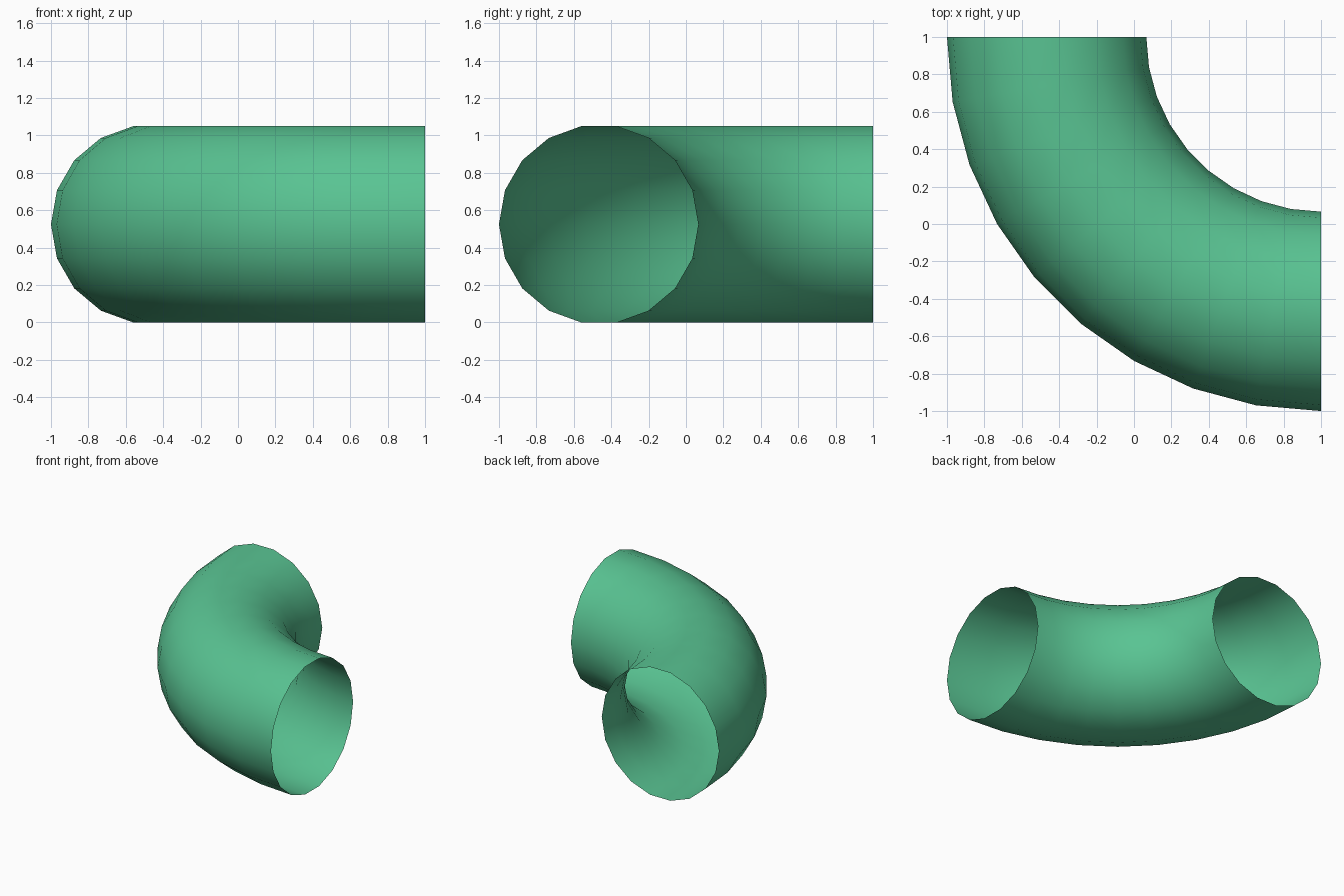
import bpy, bmesh
from math import cos, sin, pi
from mathutils import Vector

if "Cube" in bpy.data.objects:
    bpy.data.objects.remove(bpy.data.objects["Cube"])

SIDES, STEPS = 18, 9
TUBE_R = 0.533
BEND_R = 2.0 - TUBE_R
MID_Z = TUBE_R * cos(pi / SIDES)

bm = bmesh.new()

# Round cross-section at the open end facing +y
ring = [bm.verts.new((1 - BEND_R + TUBE_R * cos(2 * pi * i / SIDES), 1,
                      MID_Z + TUBE_R * sin(2 * pi * i / SIDES))) for i in range(SIDES)]
edges = [bm.edges.new((ring[i], ring[(i + 1) % SIDES])) for i in range(SIDES)]

# Sweep it a quarter turn around the bend centre
bmesh.ops.spin(bm, geom=ring + edges, cent=(1, 1, 0), axis=(0, 0, 1),
               angle=pi / 2, steps=STEPS, use_duplicate=False)
bmesh.ops.remove_doubles(bm, verts=bm.verts, dist=1e-5)
bmesh.ops.recalc_face_normals(bm, faces=bm.faces)

# Outer skin faces away from the tube's centre line
top = max(bm.faces, key=lambda f: f.calc_center_median().z)
top.normal_update()
if top.normal.z < 0:
    bmesh.ops.reverse_faces(bm, faces=bm.faces)
for f in bm.faces:
    f.smooth = True

mesh = bpy.data.meshes.new("pipe_elbow")
bm.to_mesh(mesh)
bm.free()
elbow = bpy.data.objects.new("pipe_elbow", mesh)
bpy.context.collection.objects.link(elbow)

# Green finish
mat = bpy.data.materials.new("green")
mat.diffuse_color = (0.1, 0.55, 0.29, 1)
mat.use_nodes = True
mat.node_tree.nodes["Principled BSDF"].inputs["Base Color"].default_value = mat.diffuse_color
mesh.materials.append(mat)
